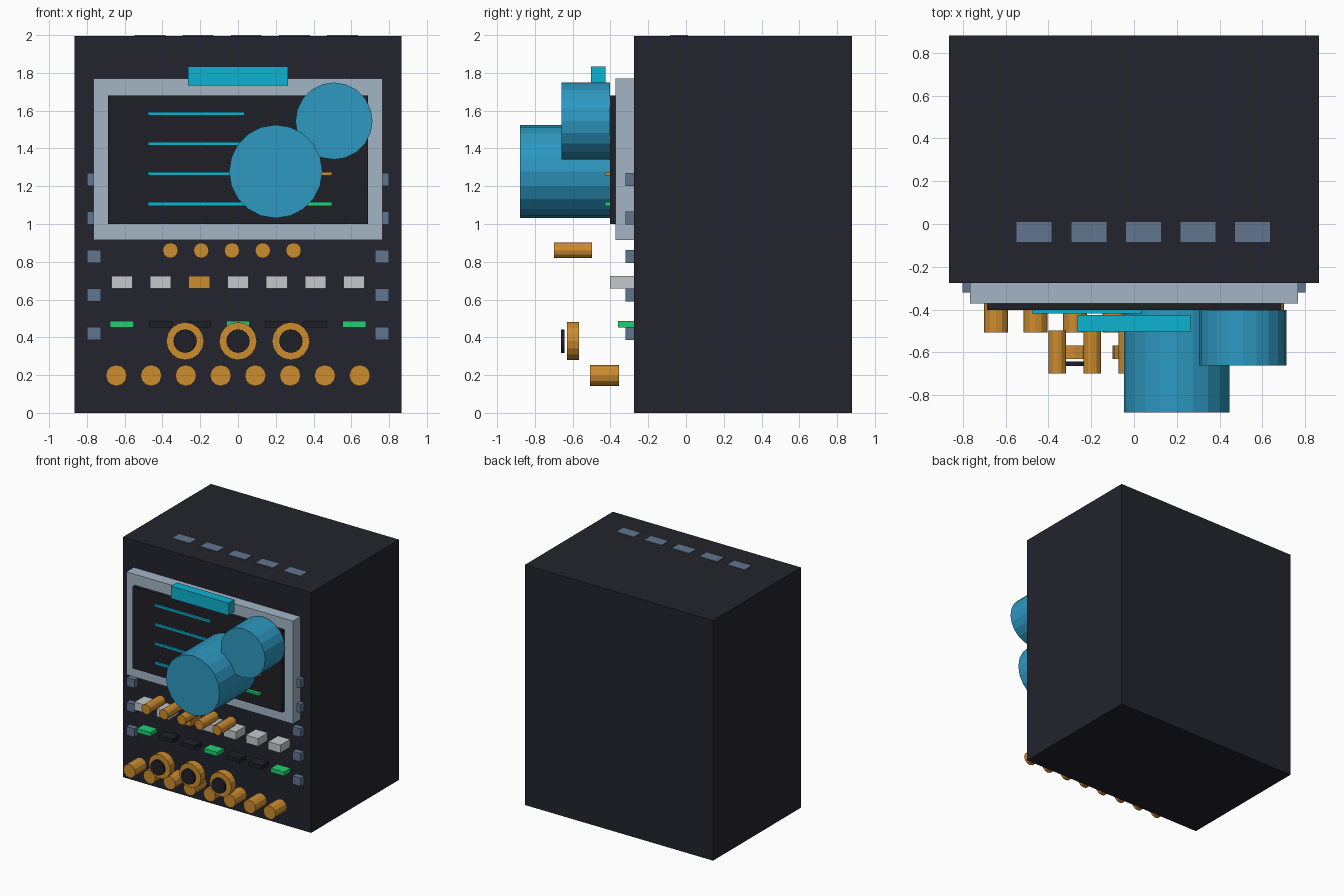
import bpy
import math

cube = bpy.data.objects.get("Cube")
if cube:
    bpy.data.objects.remove(cube, do_unlink=True)


def srgb(c):
    c /= 255
    return c / 12.92 if c <= 0.04045 else ((c + 0.055) / 1.055) ** 2.4


def material(name, *rgb):
    colour = [srgb(c) for c in rgb] + [1]
    mat = bpy.data.materials.new(name)
    mat.use_nodes = True
    mat.diffuse_color = colour
    mat.node_tree.nodes["Principled BSDF"].inputs["Base Color"].default_value = colour
    return mat


charcoal = material("charcoal", 35, 35, 45)
black = material("near black", 31, 31, 39)
silver = material("silver blue", 163, 181, 197)
cyan = material("bright cyan", 13, 178, 208)
teal = material("steel teal", 45, 152, 193)
amber = material("amber", 204, 140, 46)
white = material("off white", 195, 201, 204)
green = material("green", 32, 208, 116)
slate = material("slate blue", 97, 117, 143)


def box(name, mat, x, y, z):
    """Box from (min, max) ranges on each axis."""
    centre = [(a + b) / 2 for a, b in (x, y, z)]
    bpy.ops.mesh.primitive_cube_add(size=1, location=centre)
    ob = bpy.context.object
    ob.scale = [b - a for a, b in (x, y, z)]
    bpy.ops.object.transform_apply(location=False, rotation=False, scale=True)
    ob.name = name
    ob.data.materials.append(mat)
    return ob


def around(centre, width):
    return centre - width / 2, centre + width / 2


def knob(name, mat, x, z, radius, y, sides):
    """Cylinder whose axis runs front to back."""
    bpy.ops.mesh.primitive_cylinder_add(
        vertices=sides, radius=radius, depth=y[1] - y[0],
        location=(x, sum(y) / 2, z), rotation=(math.pi / 2, 0, 0))
    ob = bpy.context.object
    ob.name = name
    ob.data.materials.append(mat)
    return ob


# Cabinet and roof vents
box("cabinet", charcoal, (-0.865, 0.865), (-0.275, 0.88), (0, 1.995))
for i in range(5):
    box(f"roof_vent_{i + 1}", slate, around(-0.466 + 0.255 * i, 0.163),
        (-0.085, 0.01), (1.985, 2))

# Display with frame, top bar and readout lines
box("display_frame", silver, (-0.766, 0.766), (-0.372, -0.275), (0.915, 1.77))
box("display_screen", black, (-0.687, 0.687), (-0.402, -0.37), (1.0, 1.68))
box("display_header", cyan, (-0.264, 0.264), (-0.502, -0.425), (1.732, 1.835))
for i, mat in enumerate((green, amber, cyan, green)):
    z = around(1.106 + 0.1595 * i, 0.019)
    box(f"readout_line_{i + 1}", cyan, (-0.476, 0.034), (-0.418, -0.4), z)
    box(f"readout_value_{i + 1}", mat, (0.32, 0.497), (-0.428, -0.4), z)

# Big drums standing out of the display
knob("large_drum", teal, 0.2, 1.278, 0.247, (-0.88, -0.402), 20)
knob("small_drum", teal, 0.508, 1.545, 0.204, (-0.66, -0.402), 20)

# Lugs down both sides
for side, sign in (("left", 1), ("right", -1)):
    for i in range(5):
        box(f"{side}_lug_{i + 1}", slate, around(sign * 0.763, 0.075),
            (-0.32, -0.275), around(0.42 + 0.204 * i, 0.07))

# Upper knobs
for i in range(5):
    knob(f"upper_knob_{i + 1}", amber, -0.358 + 0.163 * i, 0.86, 0.041,
         (-0.698, -0.498), 12)

# Push buttons and indicator keys
for i in range(7):
    x = 0.205 * (i - 3)
    box(f"button_{i + 1}", amber if i == 2 else white, around(x, 0.112),
        (-0.402, -0.275), around(0.692, 0.065))
    box(f"indicator_{i + 1}", black if i % 3 else green, around(x, 0.124),
        (-0.361, -0.275), around(0.47, 0.034))

# Dials with dark caps
for i in range(3):
    x = 0.28 * (i - 1)
    knob(f"dial_{i + 1}", amber, x, 0.38, 0.1, (-0.63, -0.567), 16)
    knob(f"dial_cap_{i + 1}", black, x, 0.38, 0.062, (-0.662, -0.642), 16)

# Lower knobs
for i in range(8):
    knob(f"lower_knob_{i + 1}", amber, 0.184 * (i - 3.5), 0.198, 0.056,
         (-0.507, -0.356), 12)
